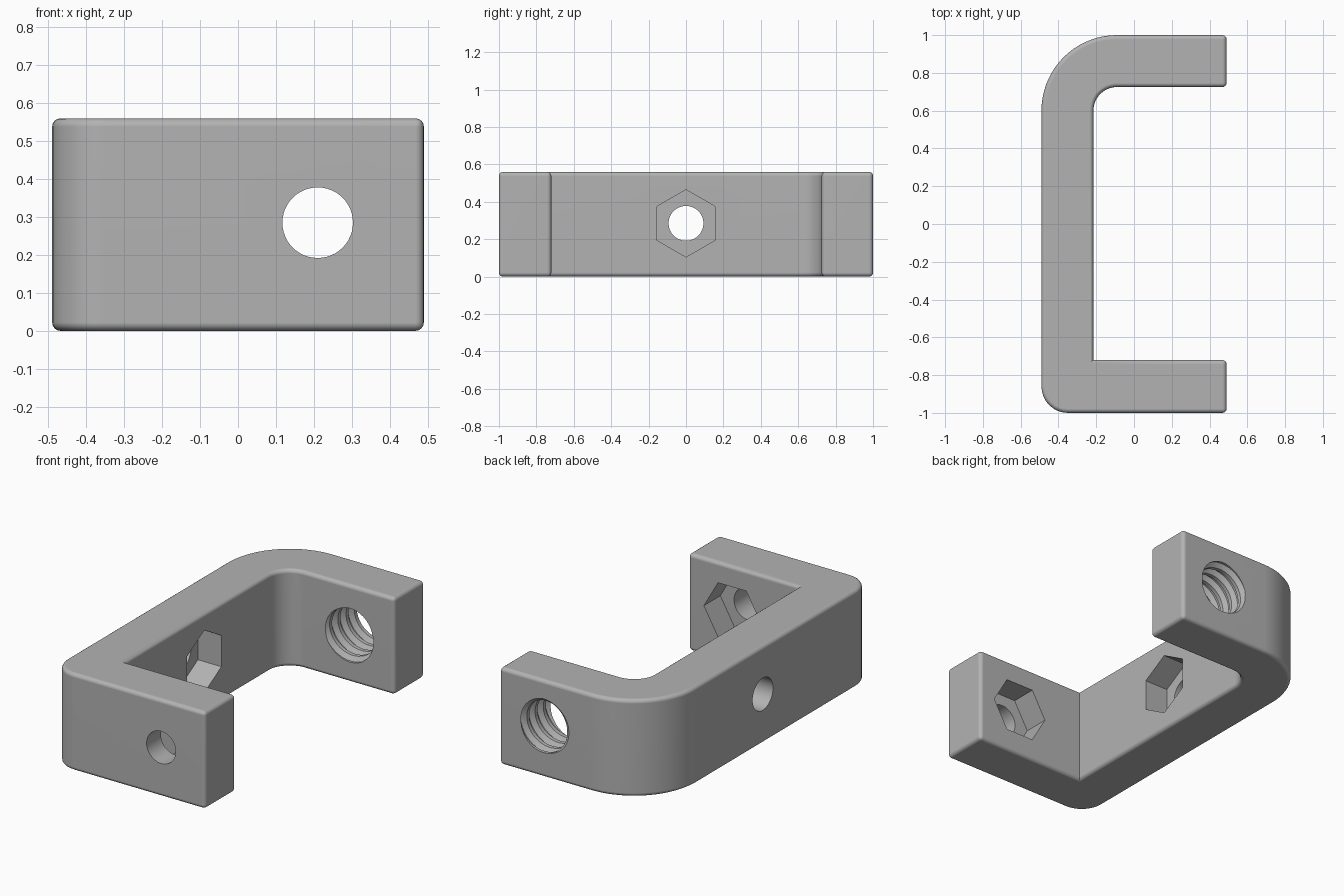
import bpy, bmesh, math
from mathutils import Matrix, Vector

if "Cube" in bpy.data.objects:
    bpy.data.objects.remove(bpy.data.objects["Cube"], do_unlink=True)

HEIGHT, HOLE_Z, HOLE_X = 0.56, 0.285, 0.21
BEVEL = 0.022

grey = bpy.data.materials.new("plain grey")
grey.use_nodes = True
colour = (0.45, 0.45, 0.45, 1)
grey.diffuse_color = colour
grey.node_tree.nodes["Principled BSDF"].inputs["Base Color"].default_value = colour


def make_object(name, bm):
    bmesh.ops.recalc_face_normals(bm, faces=bm.faces)
    mesh = bpy.data.meshes.new(name)
    bm.to_mesh(mesh)
    bm.free()
    mesh.materials.append(grey)
    obj = bpy.data.objects.new(name, mesh)
    bpy.context.collection.objects.link(obj)
    return obj


def arc(cx, cy, radius, start, end, steps):
    angles = [math.radians(start + (end - start) * i / steps) for i in range(steps + 1)]
    return [(cx + radius * math.cos(a), cy + radius * math.sin(a)) for a in angles]


def prism(name, radius, sides, centre, axis, length):
    """Cylinder or hexagonal cutter lying along an axis."""
    bm = bmesh.new()
    bmesh.ops.create_cone(bm, cap_ends=True, segments=sides, radius1=radius,
                          radius2=radius, depth=length)
    # Put a corner sideways so the flats face up and down
    turn = Matrix.Rotation(math.pi / 2, 4, axis) if axis == 'X' else Matrix.Rotation(math.pi / 2, 4, 'X')
    if axis == 'X':
        turn = Matrix.Rotation(math.pi / 2, 4, 'Y') @ Matrix.Rotation(math.pi / 2, 4, 'Z')
    else:
        turn = turn @ Matrix.Rotation(math.pi / 2, 4, 'Z')
    if sides == 6:
        # Normalise the corner direction whatever the primitive's start angle
        corner = max(bm.verts, key=lambda v: v.co.x).co
        spin = math.atan2(corner.y, corner.x)
        target = math.pi / 2 if axis == 'X' else 0
        turn = turn @ Matrix.Rotation(target - spin, 4, 'Z')
        if axis == 'Y':
            turn = Matrix.Rotation(math.pi / 2, 4, 'X') @ Matrix.Rotation(-spin, 4, 'Z')
    bmesh.ops.transform(bm, matrix=Matrix.Translation(Vector(centre)) @ turn, verts=bm.verts)
    return make_object(name, bm)


def thread_cutter(name, x, z, y_start, turns, pitch, minor, major, sides=40):
    """Screw-shaped cutter along y with trapezoid grooves."""
    radii = [minor, minor, major, major]
    steps = [0, 0.3, 0.55, 0.75]
    bm = bmesh.new()
    rows = []
    for j in range(turns * 4):
        row = []
        for i in range(sides):
            a = 2 * math.pi * i / sides
            y = y_start + pitch * (j // 4 + steps[j % 4] + i / sides)
            r = radii[j % 4]
            row.append(bm.verts.new((x + r * math.cos(a), y, z + r * math.sin(a))))
        rows.append(row)
    for j in range(len(rows) - 1):
        for i in range(sides):
            k, shift = ((i + 1), 0) if i < sides - 1 else (0, 4)
            if j + shift + 1 < len(rows):
                bm.faces.new((rows[j][i], rows[j][k] if not shift else rows[j + 4][0],
                              rows[j + 1 + shift][k], rows[j + 1][i]))
    bmesh.ops.holes_fill(bm, edges=[e for e in bm.edges if e.is_boundary], sides=0)
    bmesh.ops.triangulate(bm, faces=[f for f in bm.faces if len(f.verts) > 4])
    return make_object(name, bm)


# Bracket body: C-shaped outline, extruded and edge-rounded
outline = [(0.49, -1)]
outline += arc(-0.35, -0.86, 0.14, 270, 180, 8)
outline += arc(-0.09, 0.6, 0.4, 180, 90, 18)
outline += [(0.49, 1), (0.49, 0.725)]
outline += arc(-0.09, 0.6, 0.125, 90, 180, 12)
outline += [(-0.215, -0.72), (0.49, -0.72)]

bm = bmesh.new()
base = bm.faces.new([bm.verts.new((x, y, 0)) for x, y in outline])
top = bmesh.ops.extrude_face_region(bm, geom=[base])["geom"]
bmesh.ops.translate(bm, vec=(0, 0, HEIGHT), verts=[v for v in top if isinstance(v, bmesh.types.BMVert)])
bmesh.ops.recalc_face_normals(bm, faces=bm.faces)
rounded = [e for e in bm.edges
           if abs(e.verts[0].co.z - e.verts[1].co.z) < 0.01
           or all(v.co.x > 0.48 for v in e.verts)]
bmesh.ops.bevel(bm, geom=rounded, offset=BEVEL, segments=4, profile=0.5, affect='EDGES',
                clamp_overlap=True)
bracket = make_object("bracket_body", bm)

# Bolt holes, nut pockets and the threaded hole
cutters = [
    prism("front_bolt_cutter", 0.093, 48, (HOLE_X, -0.86, HOLE_Z), 'Y', 0.5),
    prism("spine_bolt_cutter", 0.093, 48, (-0.35, 0, HOLE_Z), 'X', 0.5),
    prism("front_nut_cutter", 0.18, 6, (HOLE_X, -0.77, HOLE_Z), 'Y', 0.2),
    prism("spine_nut_cutter", 0.18, 6, (-0.265, 0, HOLE_Z), 'X', 0.2),
    thread_cutter("thread_cutter", HOLE_X, HOLE_Z, 0.55, 8, 0.075, 0.142, 0.168),
]
bpy.ops.object.select_all(action='DESELECT')
bpy.context.view_layer.objects.active = bracket
bracket.select_set(True)
for cutter in cutters:
    cutter.hide_render = True
    cut = bracket.modifiers.new("cut", 'BOOLEAN')
    cut.operation, cut.solver, cut.object = 'DIFFERENCE', 'EXACT', cutter
    bpy.ops.object.modifier_apply(modifier=cut.name)
    bpy.data.objects.remove(cutter, do_unlink=True)

# Smooth curves with crisp edges and flat large faces
bpy.ops.object.shade_smooth_by_angle(angle=math.radians(30))
weighted = bracket.modifiers.new("flat_faces", 'WEIGHTED_NORMAL')
weighted.keep_sharp = True
